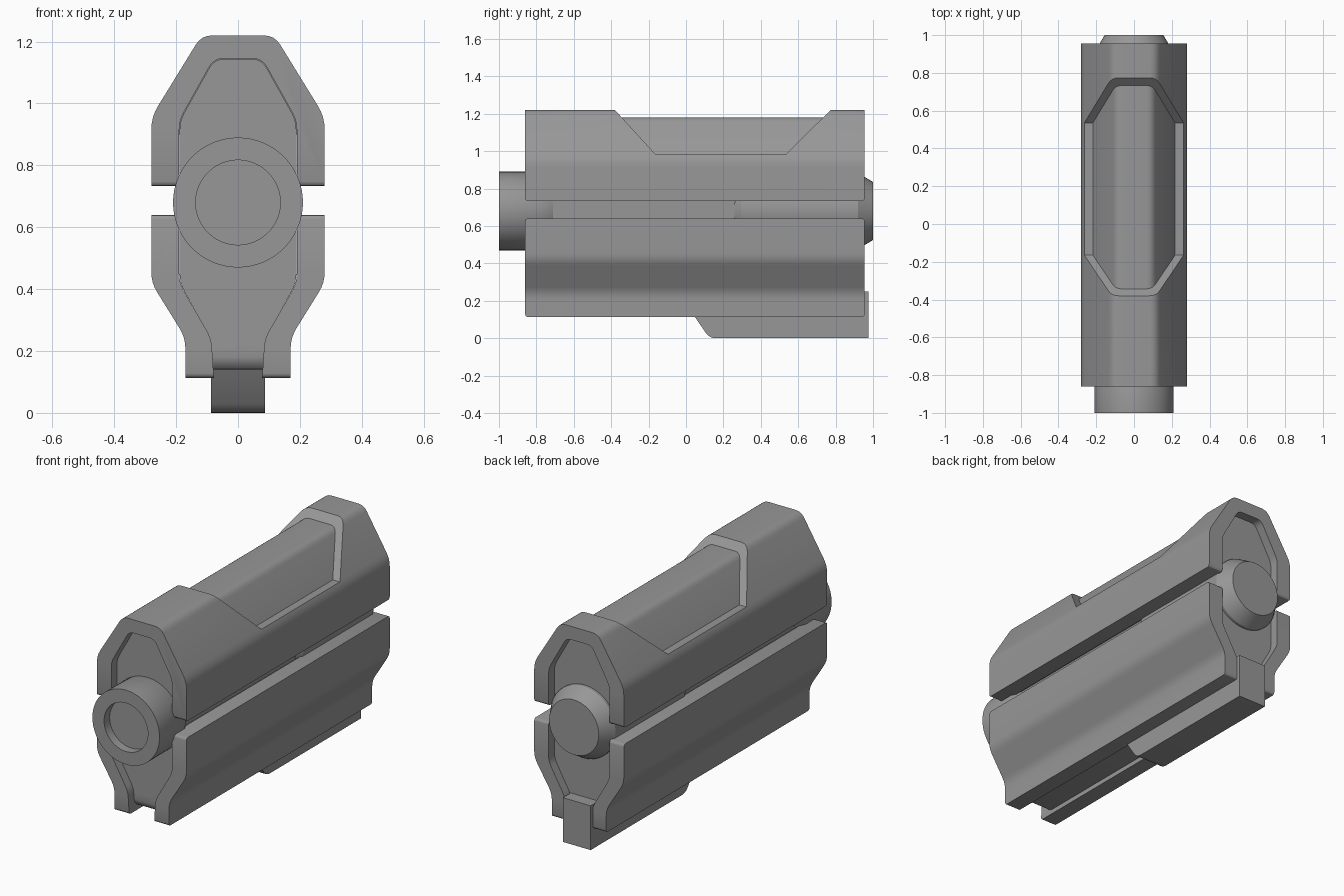
import bpy, bmesh, math
from mathutils import Vector

if "Cube" in bpy.data.objects:
    bpy.data.objects.remove(bpy.data.objects["Cube"])

# Dark grey used on every part
GREY = bpy.data.materials.new("dark_grey")
GREY.diffuse_color = (0.31, 0.31, 0.31, 1)
GREY.use_nodes = True
GREY.node_tree.nodes["Principled BSDF"].inputs["Base Color"].default_value = GREY.diffuse_color


def rounded(corners, steps=4):
    """(u, v, r) corners -> outline with each corner eased over distance r."""
    out, n = [], len(corners)
    for i, (u, v, r) in enumerate(corners):
        p = Vector((u, v))
        if r == 0:
            out.append(p)
            continue
        a = p + (Vector(corners[i - 1][:2]) - p).normalized() * r
        b = p + (Vector(corners[(i + 1) % n][:2]) - p).normalized() * r
        for k in range(steps + 1):
            t = k / steps
            out.append(a * (1 - t) ** 2 + p * 2 * t * (1 - t) + b * t * t)
    return out


def mirrored(half):
    return half + [(-u, v, r) for u, v, r in reversed(half)]


def finish(name, bm, smooth=True):
    bmesh.ops.recalc_face_normals(bm, faces=bm.faces)
    mesh = bpy.data.meshes.new(name)
    bm.to_mesh(mesh)
    bm.free()
    mesh.materials.append(GREY)
    ob = bpy.data.objects.new(name, mesh)
    bpy.context.collection.objects.link(ob)
    if smooth:
        shade(ob)
    return ob


def shade(ob):
    bpy.ops.object.select_all(action='DESELECT')
    ob.select_set(True)
    bpy.context.view_layer.objects.active = ob
    bpy.ops.object.shade_smooth_by_angle(angle=math.radians(30))


def prism(name, outline, lo, hi, axis='Y', round_z=(), round_r=0.015, smooth=True):
    """Extrude an outline; end edges lying along x at heights round_z are rounded."""
    def at(p, d):
        return (p[0], d, p[1]) if axis == 'Y' else (d, p[0], p[1])
    bm = bmesh.new()
    a = [bm.verts.new(at(p, lo)) for p in outline]
    b = [bm.verts.new(at(p, hi)) for p in outline]
    bm.faces.new(a)
    bm.faces.new(b[::-1])
    for i in range(len(a)):
        j = (i + 1) % len(a)
        bm.faces.new((a[i], b[i], b[j], a[j]))
    bmesh.ops.recalc_face_normals(bm, faces=bm.faces)
    if round_z:
        edges = []
        for e in bm.edges:
            d = e.verts[0].co - e.verts[1].co
            if abs(d.x) > 0.03 and abs(d.y) < 1e-5 and abs(d.z) < 1e-5:
                if any(abs(e.verts[0].co.z - z) < 1e-4 for z in round_z):
                    edges.append(e)
        bmesh.ops.bevel(bm, geom=edges, offset=round_r, segments=3,
                        affect='EDGES', profile=0.5)
    return finish(name, bm, smooth)


def lathe(name, profile, z=0.68, sides=64):
    """Spin (y, radius) points about the long axis."""
    bm = bmesh.new()
    rings = []
    for y, r in profile:
        rings.append([bm.verts.new((r * math.cos(t), y, z + r * math.sin(t)))
                      for t in (2 * math.pi * k / sides for k in range(sides))])
    for r0, r1 in zip(rings, rings[1:]):
        for k in range(sides):
            m = (k + 1) % sides
            bm.faces.new((r0[k], r0[m], r1[m], r1[k]))
    bm.faces.new(rings[0])
    bm.faces.new(rings[-1])
    return finish(name, bm)


FRONT, BACK = -0.86, 0.955

# Upper shell: arched cover with a thick wall
outer = [(0.28, 0.733, 0), (0.28, 0.957, 0.04), (0.118, 1.22, 0.035)]
inner = [(-0.19, 0.733, 0), (-0.19, 0.945, 0.03), (-0.078, 1.145, 0.03)]
shell = prism("upper_shell", rounded(mirrored(outer) + mirrored(inner)),
              FRONT, BACK, round_z=(0.733,), smooth=False)

# Window cut into the top of the shell
cutter = prism("window_cutter", [(-0.453, 1.3), (-0.165, 0.985), (0.535, 0.985), (0.855, 1.3)],
               -0.5, 0.5, axis='X', smooth=False)
cutter.hide_render = True
cut = shell.modifiers.new("window", 'BOOLEAN')
cut.operation, cut.solver, cut.object = 'DIFFERENCE', 'EXACT', cutter
bpy.context.view_layer.objects.active = shell
bpy.ops.object.modifier_apply(modifier=cut.name)
bpy.data.objects.remove(cutter)
shade(shell)

# Raised panel filling the window
panel = [(0.24, 0.90, 0), (0.24, 0.949, 0.03), (0.097, 1.18, 0.03)]
prism("window_panel", rounded(mirrored(panel)), -0.39, 0.79)

# Lower shells: one bent side wall per side
wall = [(0.28, 0.64, 0), (0.28, 0.42, 0.035), (0.17, 0.243, 0.035), (0.17, 0.113, 0),
        (0.078, 0.113, 0), (0.086, 0.24, 0.03), (0.19, 0.42, 0.03), (0.19, 0.64, 0)]
for side, s in (("right", 1), ("left", -1)):
    prism("lower_shell_" + side, rounded([(s * u, v, r) for u, v, r in wall]),
          FRONT, BACK, round_z=(0.64, 0.113))

# Inner core between the shells, slightly waisted where the gap shows it
core = [(0.082, 0.14, 0), (0.0875, 0.24, 0.03), (0.1885, 0.42, 0.03),
        (0.1885, 0.62, 0), (0.175, 0.63, 0), (0.175, 0.743, 0), (0.1885, 0.753, 0),
        (0.1885, 0.944, 0.03), (0.077, 1.143, 0.03)]
prism("inner_core", rounded(mirrored(core)), -0.81, 0.905, round_z=(0.14,), round_r=0.04)

# Front socket and rear plug
lathe("front_socket", [(-0.95, 0.137), (-1.0, 0.137), (-1.0, 0.21), (-0.77, 0.21), (-0.71, 0.18)])
lathe("rear_plug", [(0.26, 0.18), (0.295, 0.203), (0.92, 0.203), (1.0, 0.155)])

# Bottom rail under the rear half
prism("bottom_rail", rounded([(-0.03, 0.25, 0), (0.04, 0.125, 0), (0.125, 0, 0.035),
                              (0.975, 0, 0), (0.975, 0.25, 0)]), -0.087, 0.087, axis='X')
